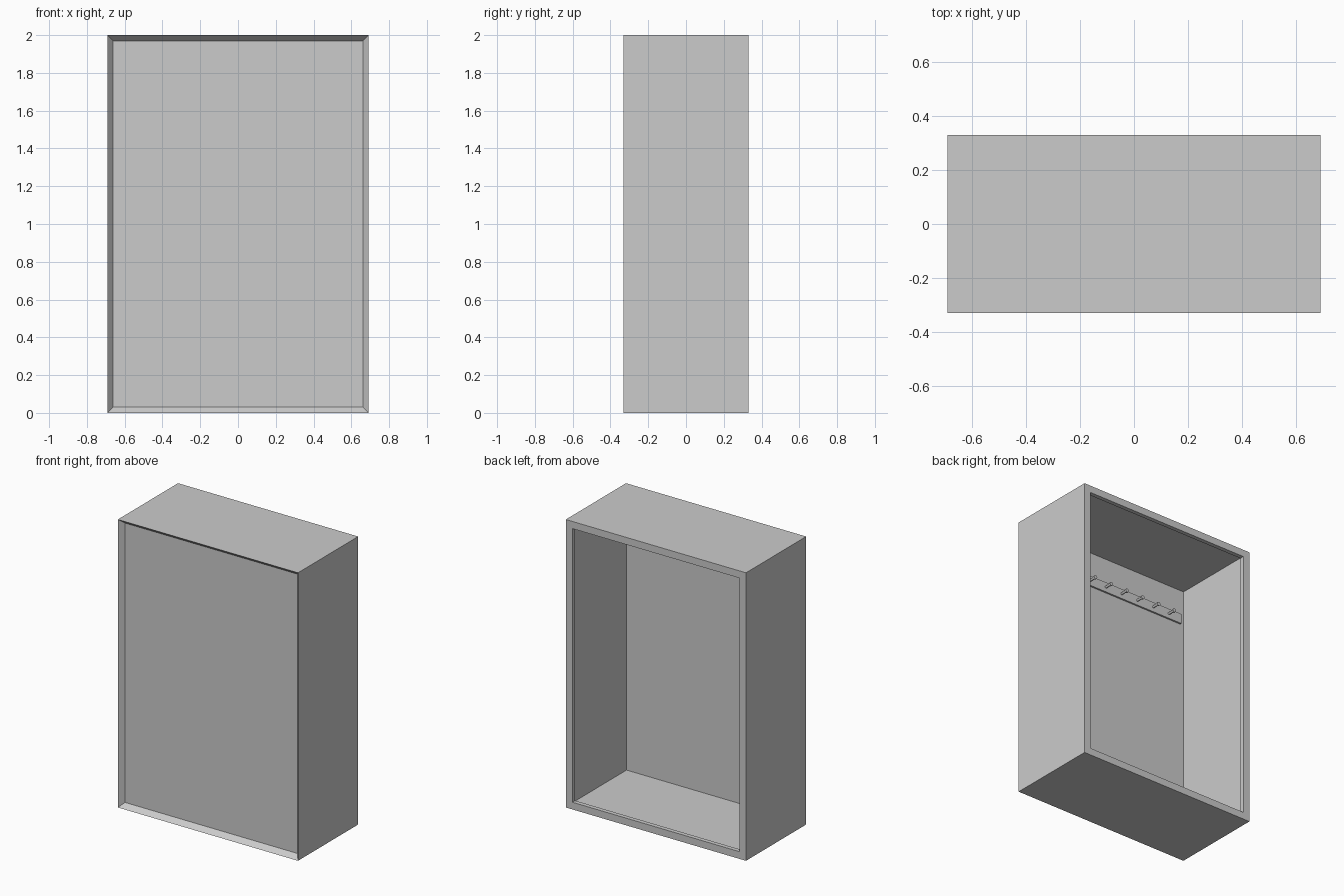
import bpy, bmesh, math
from mathutils import Matrix

cube = bpy.data.objects.get("Cube")
if cube:
    bpy.data.objects.remove(cube, do_unlink=True)

W, D, H = 0.692, 0.33, 2.0       # half width, half depth, height
PANEL_Y = -0.293                 # inner surface of the closed front panel

grey = bpy.data.materials.new("plain_grey")
grey.use_nodes = True
grey.diffuse_color = (0.6, 0.6, 0.6, 1)
grey.node_tree.nodes["Principled BSDF"].inputs["Base Color"].default_value = (0.6, 0.6, 0.6, 1)


def finish(bm, name):
    bmesh.ops.recalc_face_normals(bm, faces=bm.faces)
    mesh = bpy.data.meshes.new(name)
    bm.to_mesh(mesh)
    bm.free()
    mesh.materials.append(grey)
    obj = bpy.data.objects.new(name, mesh)
    bpy.context.scene.collection.objects.link(obj)
    return obj


def box(name, size, centre):
    bm = bmesh.new()
    bmesh.ops.create_cube(bm, size=1)
    bmesh.ops.scale(bm, vec=size, verts=bm.verts)
    bmesh.ops.translate(bm, vec=centre, verts=bm.verts)
    return finish(bm, name)


def rod(bm, radius, y0, y1, x, z):
    """Round rod running along y."""
    place = Matrix.Translation((x, (y0 + y1) / 2, z)) @ Matrix.Rotation(math.pi / 2, 4, "X")
    bmesh.ops.create_cone(bm, cap_ends=True, segments=16, radius1=radius,
                          radius2=radius, depth=y1 - y0, matrix=place)


# Cabinet shell: rectangles (inset, y) joined in turn, from the front panel
# over the bevelled front edge, round the back lip and into the cavity
sections = [(0.03, -0.295), (0, -D), (0, D), (0.05, D),
            (0.05, 0.3), (0.03, 0.3), (0.03, PANEL_Y)]
bm = bmesh.new()
rings = []
for inset, y in sections:
    x, low, high = W - inset, inset, H - inset
    rings.append([bm.verts.new((px, y, pz)) for px, pz in
                  ((-x, low), (x, low), (x, high), (-x, high))])
for a, b in zip(rings, rings[1:]):
    for i in range(4):
        j = (i + 1) % 4
        bm.faces.new((a[i], a[j], b[j], b[i]))
bm.faces.new(rings[0])
bm.faces.new(rings[-1])
finish(bm, "cabinet_shell")

# Rail for the pegs, high on the inside of the front panel
RAIL_Z, RAIL_T = 1.755, 0.012
box("peg_rail", (1.27, RAIL_T, 0.07), (0, PANEL_Y + RAIL_T / 2, RAIL_Z))

# Row of coat pegs with slightly wider heads
for n in range(-4, 5):
    bm = bmesh.new()
    rod(bm, 0.008, PANEL_Y + RAIL_T / 2, -0.235, n * 0.1325, RAIL_Z)
    rod(bm, 0.013, -0.237, -0.225, n * 0.1325, RAIL_Z)
    peg = finish(bm, f"coat_peg_{n + 5}")
    for poly in peg.data.polygons:
        poly.use_smooth = len(poly.vertices) == 4
    for edge in peg.data.edges:
        a, b = (peg.data.vertices[v].co for v in edge.vertices)
        edge.use_edge_sharp = abs(a.y - b.y) < 0.001
